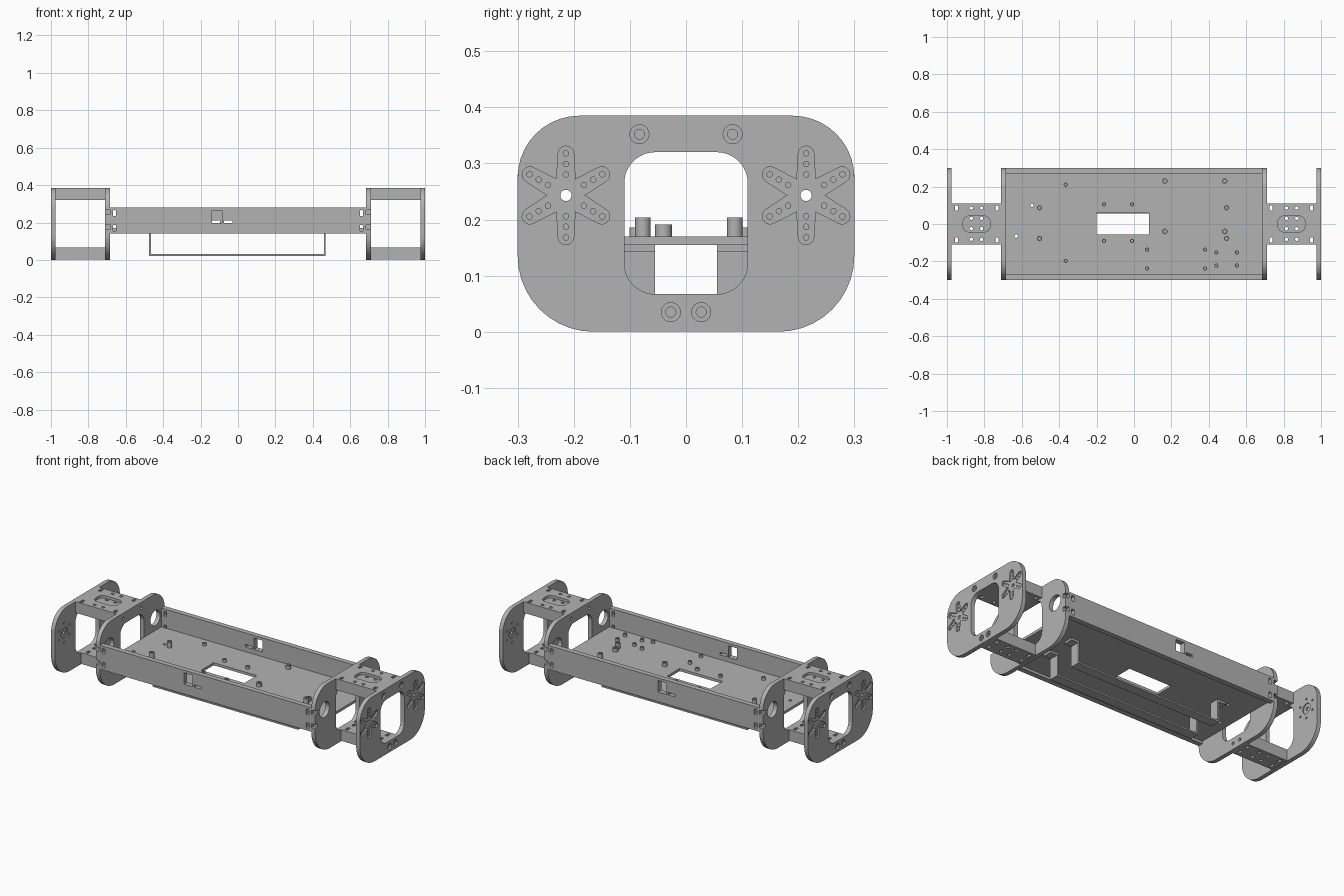
import bpy, bmesh, math
from mathutils import Matrix, Vector

cube = bpy.data.objects.get("Cube")
if cube:
    bpy.data.objects.remove(cube, do_unlink=True)

grey = bpy.data.materials.new("plain grey")
grey.use_nodes = True
grey.diffuse_color = (0.45, 0.45, 0.45, 1)
grey.node_tree.nodes["Principled BSDF"].inputs["Base Color"].default_value = (0.45, 0.45, 0.45, 1)

# Local x, y and thickness directions for each sheet orientation
AXES = {"z": ((1, 0, 0), (0, 1, 0), (0, 0, 1)),
        "x": ((0, 1, 0), (0, 0, 1), (1, 0, 0)),
        "y": ((1, 0, 0), (0, 0, 1), (0, -1, 0))}


def circle(u, v, r, n=20):
    return [(u + r * math.cos(math.tau * i / n), v + r * math.sin(math.tau * i / n)) for i in range(n)]


def rect(u0, u1, v0, v1):
    return [(u0, v0), (u1, v0), (u1, v1), (u0, v1)]


def rounded(u0, u1, v0, v1, low, high, notches=(), n=10):
    """Rounded rectangle; notches are height ranges cut into both upright edges."""
    pts = []
    corners = [(u1 - low, v0 + low, low), (u1 - high, v1 - high, high),
               (u0 + high, v1 - high, high), (u0 + low, v0 + low, low)]
    for k, (cu, cv, r) in enumerate(corners):
        for i in range(n + 1):
            a = math.pi / 2 * (k - 1 + i / n)
            pts.append((cu + r * math.cos(a), cv + r * math.sin(a)))
        if k == 0:
            for a, b in notches:
                pts += [(u1, a), (u1 - 0.02, a), (u1 - 0.02, b), (u1, b)]
        if k == 2:
            for a, b in reversed(notches):
                pts += [(u0, b), (u0 + 0.02, b), (u0 + 0.02, a), (u0, a)]
    return pts


def star(u, v):
    """Six-armed outline with rounded tips."""
    pts = []
    for arm in range(6):
        a = math.radians(30 + 60 * arm)
        cu, cv = u + 0.074 * math.cos(a), v + 0.074 * math.sin(a)
        for i in range(9):
            b = a + math.radians(-90 + 22.5 * i)
            pts.append((cu + 0.014 * math.cos(b), cv + 0.014 * math.sin(b)))
        b = a + math.radians(30)
        pts.append((u + 0.033 * math.cos(b), v + 0.033 * math.sin(b)))
    return pts


def sheet(name, axis, start, end, loops):
    """Flat sheet from outline and hole loops, filling start..end along the axis."""
    curve = bpy.data.curves.new(name, "CURVE")
    curve.dimensions = "2D"
    curve.fill_mode = "BOTH"
    curve.extrude = abs(end - start) / 2
    for loop in loops:
        s = curve.splines.new("POLY")
        s.points.add(len(loop) - 1)
        for p, (u, v) in zip(s.points, loop):
            p.co = (u, v, 0, 1)
        s.use_cyclic_u = True
    temp = bpy.data.objects.new(name + "_outline", curve)
    bpy.context.collection.objects.link(temp)
    bpy.context.view_layer.update()
    mesh = bpy.data.meshes.new_from_object(temp.evaluated_get(bpy.context.evaluated_depsgraph_get()))
    bpy.data.objects.remove(temp, do_unlink=True)

    basis = Matrix([Vector(a) for a in AXES[axis]]).transposed().to_4x4()
    centre = Vector([(start + end) / 2 if c == axis else 0 for c in "xyz"])
    mesh.transform(Matrix.Translation(centre) @ basis)
    bm = bmesh.new()
    bm.from_mesh(mesh)
    bmesh.ops.remove_doubles(bm, verts=bm.verts, dist=1e-5)
    bmesh.ops.recalc_face_normals(bm, faces=bm.faces)
    bm.to_mesh(mesh)
    bm.free()
    mesh.name = name
    mesh.materials.clear()
    mesh.materials.append(grey)
    obj = bpy.data.objects.new(name, mesh)
    bpy.context.collection.objects.link(obj)
    bpy.ops.object.select_all(action="DESELECT")
    obj.select_set(True)
    bpy.context.view_layer.objects.active = obj
    bpy.ops.object.shade_smooth_by_angle(angle=math.radians(30))
    return obj


# Shared bulkhead layout
HUBS = [(-0.214, 0.243), (0.214, 0.243)]
SCREWS = [(-0.083, 0.352), (0.083, 0.352), (-0.027, 0.035), (0.027, 0.035)]
opening = rounded(-0.11, 0.11, 0.067, 0.32, 0.055, 0.055)
outline = rounded(-0.3, 0.3, 0, 0.385, 0.135, 0.11)
screw_holes = [circle(u, v, 0.009, 14) for u, v in SCREWS]
counterbores = [circle(u, v, 0.017) for u, v in SCREWS]
hub_holes = [circle(u, v, 0.01) for u, v in HUBS]
dots, back_dots = [], []
for u, v in HUBS:
    for arm in range(6):
        a = math.radians(30 + 60 * arm)
        dots += [circle(u + r * math.cos(a), v + r * math.sin(a), 0.005, 10) for r in (0.037, 0.056, 0.075)]
        back_dots.append(circle(u + 0.056 * math.cos(a), v + 0.056 * math.sin(a), 0.006, 10))

for side, sx in (("left", 1), ("right", -1)):
    # Outer bulkhead: layers give the star recess and blind holes
    layers = [("inner_skin", 0.975, 0.981, screw_holes + back_dots + [circle(u, v, 0.03) for u, v in HUBS]),
              ("core", 0.981, 0.987, screw_holes + hub_holes),
              ("dotted_layer", 0.987, 0.991, screw_holes + hub_holes + dots),
              ("star_layer", 0.991, 1.0, counterbores + [star(u, v) for u, v in HUBS])]
    for part, a, b, holes in layers:
        sheet(f"{side}_outer_bulkhead_{part}", "x", sx * a, sx * b, [outline, opening] + holes)

    # Inner bulkhead with edge notches and motor holes
    notched = rounded(-0.3, 0.3, 0, 0.385, 0.135, 0.11, [(0.163, 0.188), (0.242, 0.267)])
    sheet(f"{side}_inner_bulkhead", "x", sx * 0.685, sx * 0.71,
          [notched, opening] + screw_holes + [circle(u, v, 0.045, 28) for u, v in HUBS])

    # Top and bottom spacer blocks between the bulkheads
    def span(a, b, v0, v1):
        return rect(min(sx * a, sx * b), max(sx * a, sx * b), v0, v1)

    def spacer_holes(v):
        return [span(x - 0.008, x + 0.008, w - 0.014, w + 0.014) for x in (0.732, 0.948) for w in (-v, v)]

    edge = [circle(sx * x, w, 0.009, 14) for x in (0.815, 0.87) for w in (-0.082, 0.085)]
    middle = [circle(sx * x, w, 0.009, 14) for x in (0.815, 0.87) for w in (-0.025, 0.03)]
    top = [span(0.71, 0.975, -0.11, 0.11)] + spacer_holes(0.085) + edge
    pocket = rounded(sx * 0.842 - 0.072, sx * 0.842 + 0.072, -0.042, 0.042, 0.03, 0.03)
    sheet(f"{side}_top_spacer", "z", 0.32, 0.37, top + middle)
    sheet(f"{side}_top_spacer_pocket", "z", 0.37, 0.385, top + [pocket])
    sheet(f"{side}_bottom_spacer", "z", 0.002, 0.067,
          [span(0.71, 0.975, -0.06, 0.06)] + spacer_holes(0.03) + middle)

# Side panels: the back one is the front one turned half round
for name, sy in (("front_panel", -1), ("back_panel", 1)):
    slots = [rounded(x - 0.009, x + 0.009, z - 0.016, z + 0.016, 0.005, 0.005, n=3)
             for x in (-0.66, 0.66) for z in (0.17, 0.25)]
    ports = []
    for a, b, top in ((-0.055, 0, 0.265), (0.01, 0.055, 0.212)):
        u = sorted((-0.085 - sy * a, -0.085 - sy * b))
        ports.append(rect(u[0], u[1], 0.198, top))
    sheet(name, "y", sy * 0.27, sy * 0.3, [rect(-0.685, 0.685, 0.14, 0.28)] + slots + ports)

# Floor with its cable opening and through holes
sheet("floor", "z", 0.155, 0.17,
      [rect(-0.685, 0.685, -0.27, 0.27), rect(-0.2, 0.08, -0.055, 0.06),
       circle(-0.545, 0.1, 0.009), circle(-0.63, -0.065, 0.009)])

# Hollow standoffs grouped by height
tall = [(x, y) for x in (-0.505, 0.495) for y in (-0.077, 0.087)]
medium = [(x, y) for x in (0.165, 0.485) for y in (-0.04, 0.23)]
short = [(x, y) for x in (-0.16, -0.01) for y in (-0.09, 0.105)]
short += [(x, y) for x in (0.07, 0.38) for y in (-0.238, -0.137)]
short += [(x, y) for x in (0.44, 0.55) for y in (-0.222, -0.152)]
short += [(-0.365, 0.21), (-0.365, -0.197)]
for name, spots, r, z in (("tall_standoffs", tall, 0.014, 0.204),
                          ("medium_standoffs", medium, 0.015, 0.191),
                          ("short_standoffs", short, 0.011, 0.186)):
    loops = []
    for x, y in spots:
        loops += [circle(x, y, r), circle(x, y, r * 0.55, 12)]
    sheet(name, "z", 0.17, z, loops)

# Hanging battery straps under the floor, with mounting feet
strap = [(-0.475, 0.155), (-0.475, 0.022), (0.468, 0.022), (0.468, 0.155),
         (0.459, 0.155), (0.459, 0.031), (-0.466, 0.031), (-0.466, 0.155)]
for name, sy in (("front", -1), ("back", 1)):
    sheet(name + "_battery_strap", "y", sy * 0.055, sy * 0.112, [strap])
    sheet(name + "_strap_feet", "y", sy * 0.055, sy * 0.112,
          [rect(-0.52, -0.475, 0.143, 0.155), rect(0.468, 0.513, 0.143, 0.155)])
